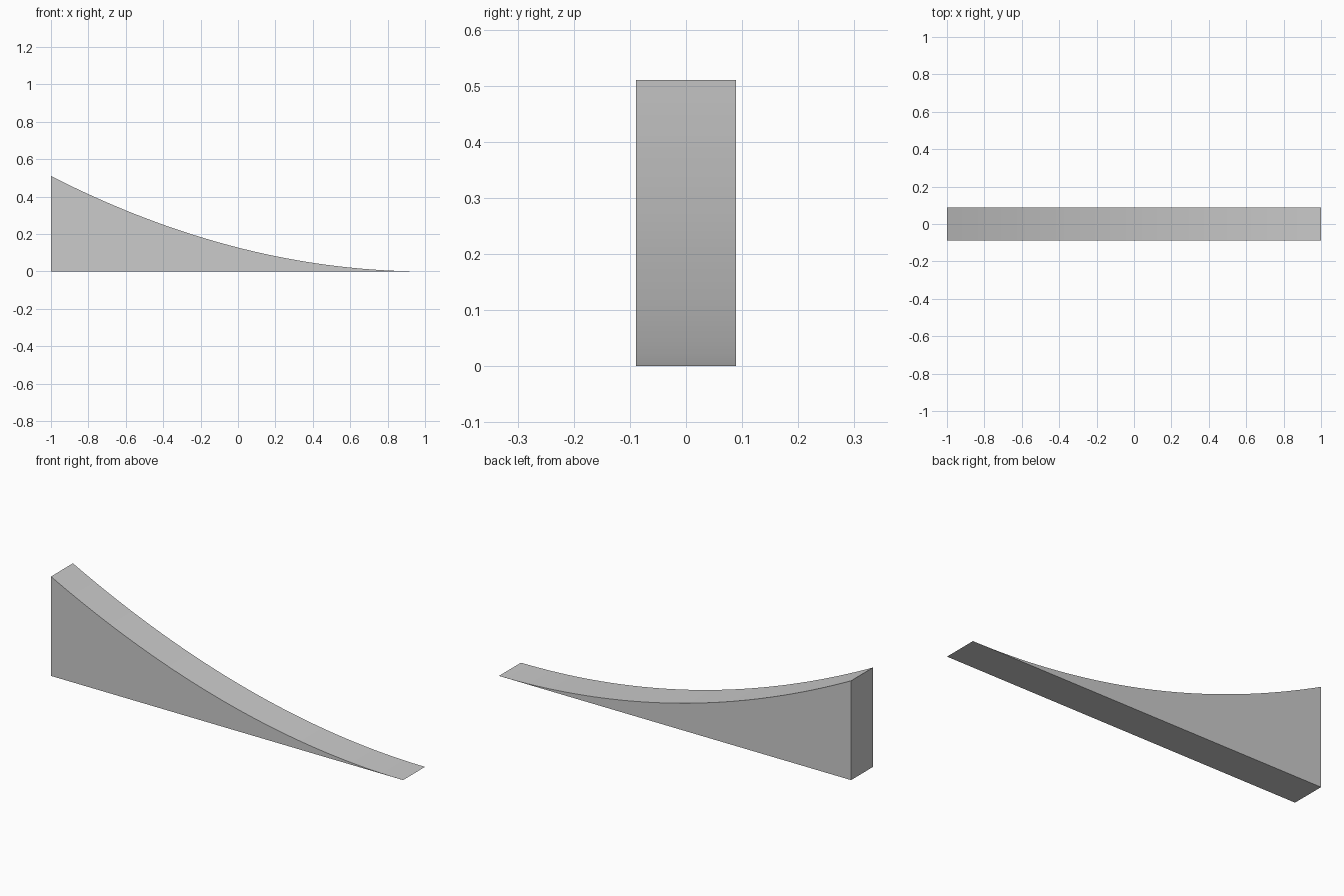
import bpy, bmesh

if "Cube" in bpy.data.objects:
    bpy.data.objects.remove(bpy.data.objects["Cube"])

LENGTH, HEIGHT, HALF_WIDTH, STEPS = 2.0, 0.51, 0.089, 48

# Side profile: flat base, upright back, parabolic slope running out to a thin edge
profile = [(-1.0, 0.0)]
for i in range(STEPS + 1):
    t = 1 - i / STEPS
    profile.append((1.0 - LENGTH * t, HEIGHT * t * t))

# Extrude the profile across the width
bm = bmesh.new()
face = bm.faces.new([bm.verts.new((x, -HALF_WIDTH, z)) for x, z in profile])
extruded = bmesh.ops.extrude_face_region(bm, geom=[face], use_keep_orig=True)
moved = [v for v in extruded["geom"] if isinstance(v, bmesh.types.BMVert)]
bmesh.ops.translate(bm, verts=moved, vec=(0, 2 * HALF_WIDTH, 0))
bmesh.ops.recalc_face_normals(bm, faces=bm.faces)

mesh = bpy.data.meshes.new("curved_ramp")
bm.to_mesh(mesh)
bm.free()
ramp = bpy.data.objects.new("curved_ramp", mesh)
bpy.context.collection.objects.link(ramp)
